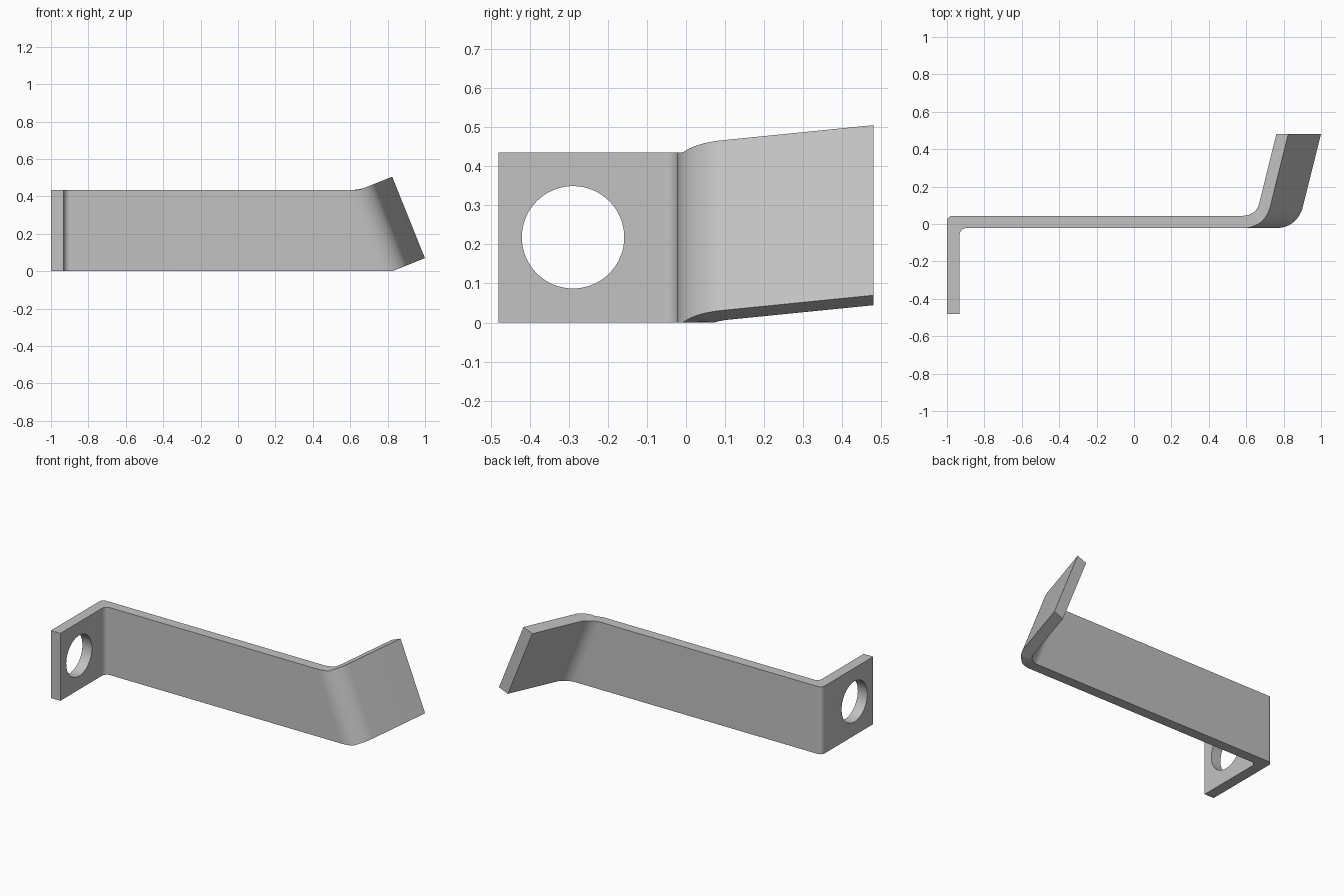
import bpy
import bmesh
from math import sin, cos, tan, pi, radians

if "Cube" in bpy.data.objects:
    bpy.data.objects.remove(bpy.data.objects["Cube"])

HEIGHT = 0.435
FRONT, BACK, END = -0.022, 0.044, 0.48   # plate faces and flange ends in y
TILT, BEND = radians(21.9), radians(75)  # lean of the right fold line, fold angle
STEPS = 20

steel = bpy.data.materials.new("light grey steel")
steel.use_nodes = True
grey = (0.54, 0.54, 0.54, 1)
steel.diffuse_color = grey
steel.node_tree.nodes["Principled BSDF"].inputs["Base Color"].default_value = grey


def upright(x, y):
    """Bottom and top of a vertical column of the plate."""
    return [(x, y, 0), (x, y, HEIGHT)]


def leaning(u, y):
    """Bottom and top of a column parallel to the leaning fold line."""
    low = max(-0.308, -u * tan(TILT))
    high = max(0.161, HEIGHT / cos(TILT) - u * tan(TILT))
    return [(u * cos(TILT) - v * sin(TILT), y, u * sin(TILT) + v * cos(TILT))
            for v in (low, high)]


# Stations along the strip: front column followed by back column
stations = [upright(-0.932, -END) + upright(-1, -END)]

# Left fold, square to the plate
r_in, r_out = 0.034, 0.03
for i in range(STEPS + 1):
    a = pi / 2 * i / STEPS
    front = upright(-0.932 + r_in * (1 - cos(a)), FRONT - r_in * (1 - sin(a)))
    back = upright(-1 + r_out * (1 - cos(a)), BACK - r_out * (1 - sin(a)))
    stations.append(front + back)

# Right fold, around the leaning line, then its straight flange
r_in, r_out, start = 0.086, 0.152, 0.702
for i in range(STEPS + 1):
    a = BEND * i / STEPS
    columns = [(start + r * sin(a), y + r * (1 - cos(a)))
               for r, y in ((r_out, FRONT), (r_in, BACK))]
    stations.append(leaning(*columns[0]) + leaning(*columns[1]))
stations.append(sum((leaning(u + (END - y) / tan(BEND), END)
                     for u, y in columns), []))

# Skin the stations into one closed bent strip
bm = bmesh.new()
rings = [[bm.verts.new(p) for p in (s[0], s[1], s[3], s[2])] for s in stations]
for a, b in zip(rings, rings[1:]):
    for k in range(4):
        n = (k + 1) % 4
        bm.faces.new((a[k], a[n], b[n], b[k]))
bm.faces.new(rings[0])
bm.faces.new(rings[-1])
bmesh.ops.recalc_face_normals(bm, faces=bm.faces)
mesh = bpy.data.meshes.new("bent_bracket")
bm.to_mesh(mesh)
bm.free()
mesh.materials.append(steel)
bracket = bpy.data.objects.new("bent_bracket", mesh)
bpy.context.collection.objects.link(bracket)

# Round bolt hole through the left flange
bpy.ops.mesh.primitive_cylinder_add(vertices=64, radius=0.131, depth=0.3,
                                    location=(-0.966, -0.289, 0.218),
                                    rotation=(0, pi / 2, 0))
cutter = bpy.context.object
cutter.name = "hole_cutter"
cutter.hide_render = True
cutter.data.materials.append(steel)
hole = bracket.modifiers.new("bolt_hole", "BOOLEAN")
hole.operation = "DIFFERENCE"
hole.solver = "EXACT"
hole.object = cutter

bpy.ops.object.select_all(action="DESELECT")
bracket.select_set(True)
bpy.context.view_layer.objects.active = bracket
bpy.ops.object.modifier_apply(modifier=hole.name)
bpy.data.objects.remove(cutter)
bpy.ops.object.shade_smooth_by_angle(angle=radians(30))
